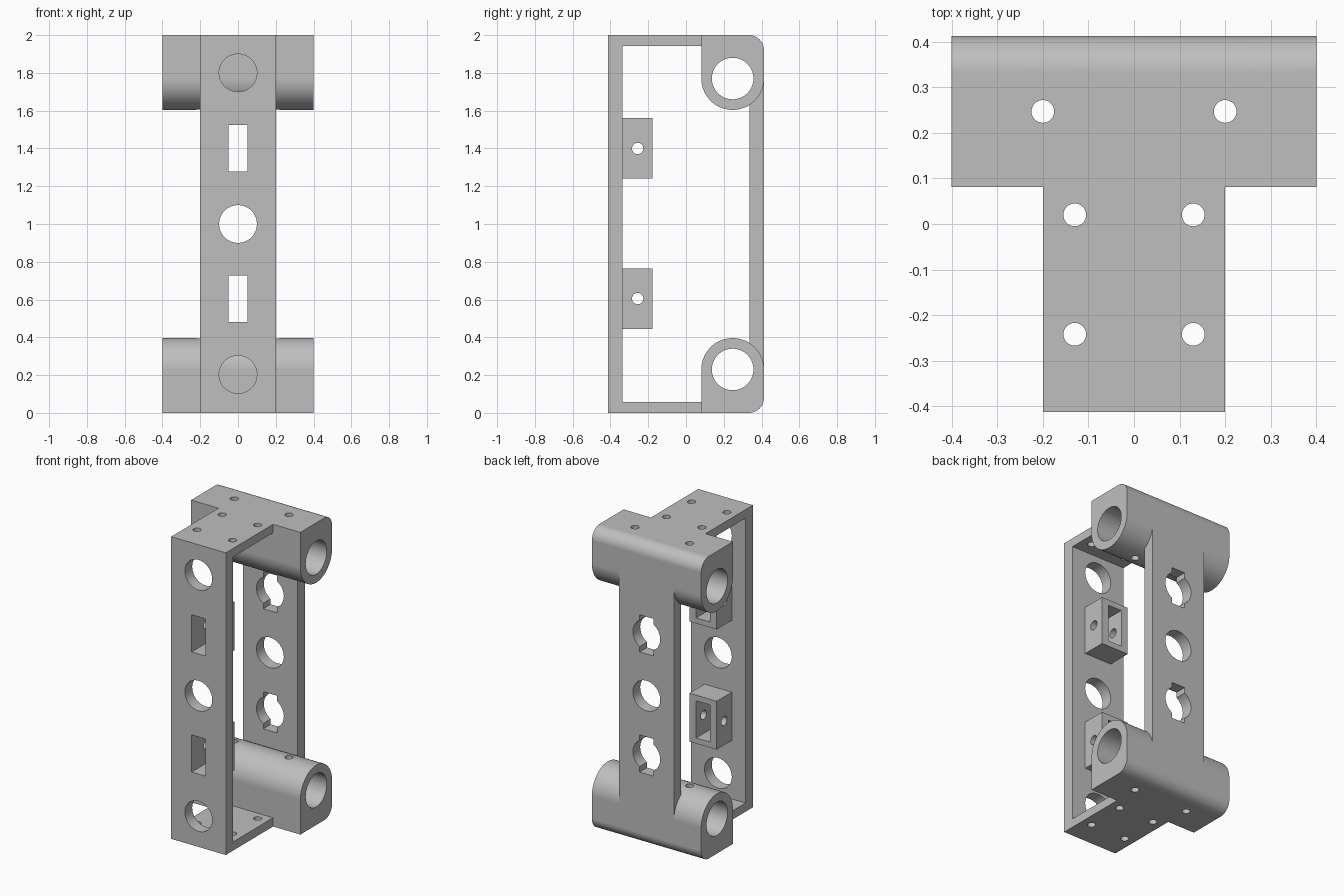
import bpy
from math import sin, cos, pi, radians
from mathutils import Matrix

if "Cube" in bpy.data.objects:
    bpy.data.objects.remove(bpy.data.objects["Cube"], do_unlink=True)

grey = bpy.data.materials.new("plain grey")
grey.use_nodes = True
colour = (0.52, 0.52, 0.52, 1)
grey.diffuse_color = colour
grey.node_tree.nodes["Principled BSDF"].inputs["Base Color"].default_value = colour

BACK = 0.413      # half depth of the frame
BORE_Y = 0.247    # tube centre
BORE_Z = 0.23
TUBE_R = BACK - BORE_Y
CORNER = 0.08


def arc(cy, cz, r, start, end, steps):
    angles = [radians(start + (end - start) * i / steps) for i in range(steps + 1)]
    return [(cy + r * cos(a), cz + r * sin(a)) for a in angles]


def extrude_x(name, profile, half):
    """Solid with a (y, z) profile, from -half to +half in x."""
    n = len(profile)
    verts = [(x, y, z) for x in (-half, half) for y, z in profile]
    faces = [list(range(n))[::-1], list(range(n, 2 * n))]
    faces += [(i, (i + 1) % n, n + (i + 1) % n, n + i) for i in range(n)]
    mesh = bpy.data.meshes.new(name)
    mesh.from_pydata(verts, [], faces)
    mesh.materials.append(grey)
    obj = bpy.data.objects.new(name, mesh)
    bpy.context.collection.objects.link(obj)
    return obj


def box(name, half, y0, y1, z0, z1):
    return extrude_x(name, [(y0, z0), (y1, z0), (y1, z1), (y0, z1)], half)


def rod(axis, centre, r, half, steps=64):
    """Round cutter along an axis."""
    obj = extrude_x("cutter", arc(0, 0, r, 0, 360, steps)[:-1], half)
    turn = {"x": Matrix.Identity(4), "y": Matrix.Rotation(pi / 2, 4, "Z"),
            "z": Matrix.Rotation(pi / 2, 4, "Y")}[axis]
    obj.data.transform(Matrix.Translation(centre) @ turn)
    return obj


def combine(target, other, operation):
    mod = target.modifiers.new("combine", "BOOLEAN")
    mod.operation, mod.solver, mod.object = operation, "EXACT", other
    bpy.context.view_layer.objects.active = target
    bpy.ops.object.modifier_apply(modifier=mod.name)
    bpy.data.objects.remove(other, do_unlink=True)


# Ring-shaped frame with rounded back corners
low_corner = arc(BACK - CORNER, CORNER, CORNER, -90, 0, 16)
high_corner = arc(BACK - CORNER, 2 - CORNER, CORNER, 0, 90, 16)
frame = extrude_x("bracket_frame",
                  [(-BACK, 0)] + low_corner + high_corner + [(-BACK, 2)], 0.2)
combine(frame, box("cutter", 0.5, -0.336, 0.336, 0.058, 1.943), "DIFFERENCE")

# Wide tube housings at both ends
lower = ([(BORE_Y - TUBE_R, 0)] + low_corner
         + arc(BORE_Y, BORE_Z, TUBE_R, 0, 180, 48))
upper = [(y, 2 - z) for y, z in reversed(lower)]
for profile in (lower, upper):
    combine(frame, extrude_x("tube_housing", profile, 0.4), "UNION")

# Socket blocks inside the front plate
for z in (0.605, 1.4):
    combine(frame, box("socket_block", 0.1, -0.37, -0.178, z - 0.16, z + 0.16), "UNION")

# Tube bores
for z in (BORE_Z, 2 - BORE_Z):
    combine(frame, rod("x", (0, BORE_Y, z), 0.11, 0.6), "DIFFERENCE")

# Slots, keyed back holes and cross pins
for z in (0.605, 1.4):
    combine(frame, box("cutter", 0.05, -0.5, 0.5, z - 0.123, z + 0.123), "DIFFERENCE")
    combine(frame, rod("y", (0, 0.4, z), 0.1, 0.12), "DIFFERENCE")
    combine(frame, rod("x", (0, -0.256, z), 0.03, 0.3, 32), "DIFFERENCE")

# Round holes: middle one through both plates, end ones in the front only
combine(frame, rod("y", (0, 0, 1), 0.1, 0.6), "DIFFERENCE")
for z in (0.203, 1.8):
    combine(frame, rod("y", (0, -0.4, z), 0.1, 0.12), "DIFFERENCE")

# Screw holes through top and bottom
for x, y in ((0.2, BORE_Y), (0.13, 0.02), (0.13, -0.242)):
    for side in (-1, 1):
        combine(frame, rod("z", (side * x, y, 1), 0.025, 1.2, 32), "DIFFERENCE")

# Smooth the round walls, keep the flats flat
bpy.ops.object.select_all(action="DESELECT")
frame.select_set(True)
bpy.context.view_layer.objects.active = frame
bpy.ops.object.shade_smooth_by_angle(angle=radians(30))
weighted = frame.modifiers.new("weighted normals", "WEIGHTED_NORMAL")
weighted.keep_sharp = True
